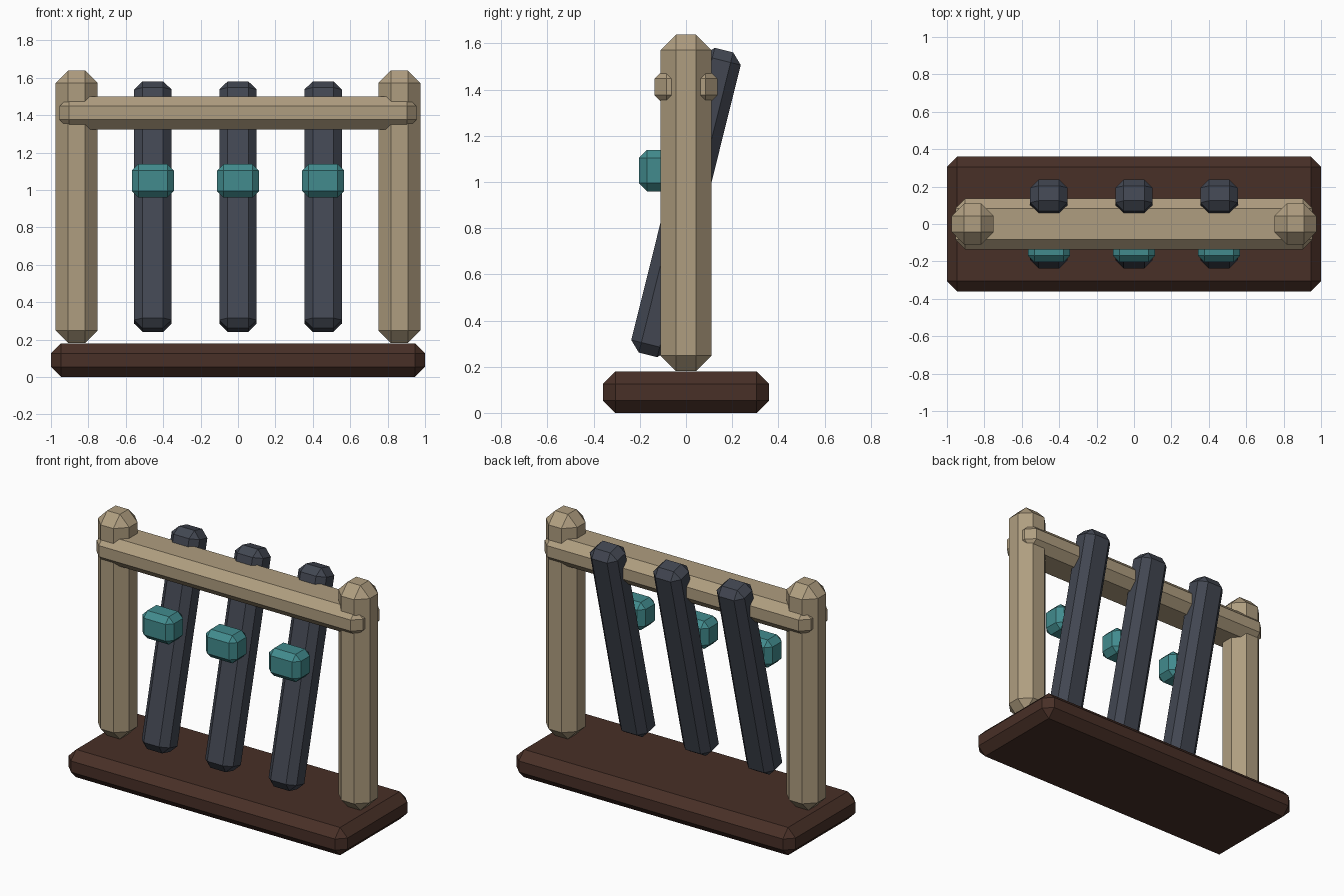
import bpy
import bmesh
from math import radians
from mathutils import Matrix

default = bpy.data.objects.get("Cube")
if default:
    bpy.data.objects.remove(default, do_unlink=True)


def material(name, rgb):
    mat = bpy.data.materials.new(name)
    mat.use_nodes = True
    mat.diffuse_color = (*rgb, 1)
    mat.node_tree.nodes["Principled BSDF"].inputs["Base Color"].default_value = (*rgb, 1)
    return mat


TAN = material("pale_wood", (0.43, 0.34, 0.215))
BROWN = material("dark_wood", (0.065, 0.029, 0.020))
SLATE = material("slate_grey", (0.054, 0.062, 0.083))
TEAL = material("teal", (0.054, 0.26, 0.27))


def block(name, size, centre, chamfer, mat, tilt=0):
    """Box with single-segment chamfers on every edge, tilted about x."""
    bm = bmesh.new()
    bmesh.ops.create_cube(bm, size=1, matrix=Matrix.Diagonal((*size, 1)))
    bmesh.ops.bevel(bm, geom=bm.edges[:], offset=chamfer, offset_type='OFFSET',
                    segments=1, profile=0.5, affect='EDGES')
    mesh = bpy.data.meshes.new(name)
    bm.to_mesh(mesh)
    bm.free()
    mesh.materials.append(mat)
    obj = bpy.data.objects.new(name, mesh)
    obj.location = centre
    obj.rotation_euler.x = radians(tilt)
    bpy.context.collection.objects.link(obj)
    return obj


# Base plank
block("base", (2, 0.72, 0.18), (0, 0, 0.09), 0.054, BROWN)

# Upright posts
for side, sign in (("left", 1), ("right", -1)):
    block(f"{side}_post", (0.225, 0.22, 1.457), (sign * 0.8625, 0, 0.9095), 0.067, TAN)

# Crossbar running through both posts
block("crossbar", (1.91, 0.272, 0.176), (0, 0, 1.412), 0.052, TAN)

# Leaning handles, each with a grip collar on the front
for side, x in (("left", 0.455), ("middle", 0), ("right", -0.455)):
    block(f"{side}_handle", (0.2, 0.172, 1.36), (x, 0, 0.911), 0.045, SLATE, tilt=-14)
    block(f"{side}_grip", (0.226, 0.165, 0.18), (x, -0.122, 1.049), 0.036, TEAL)
